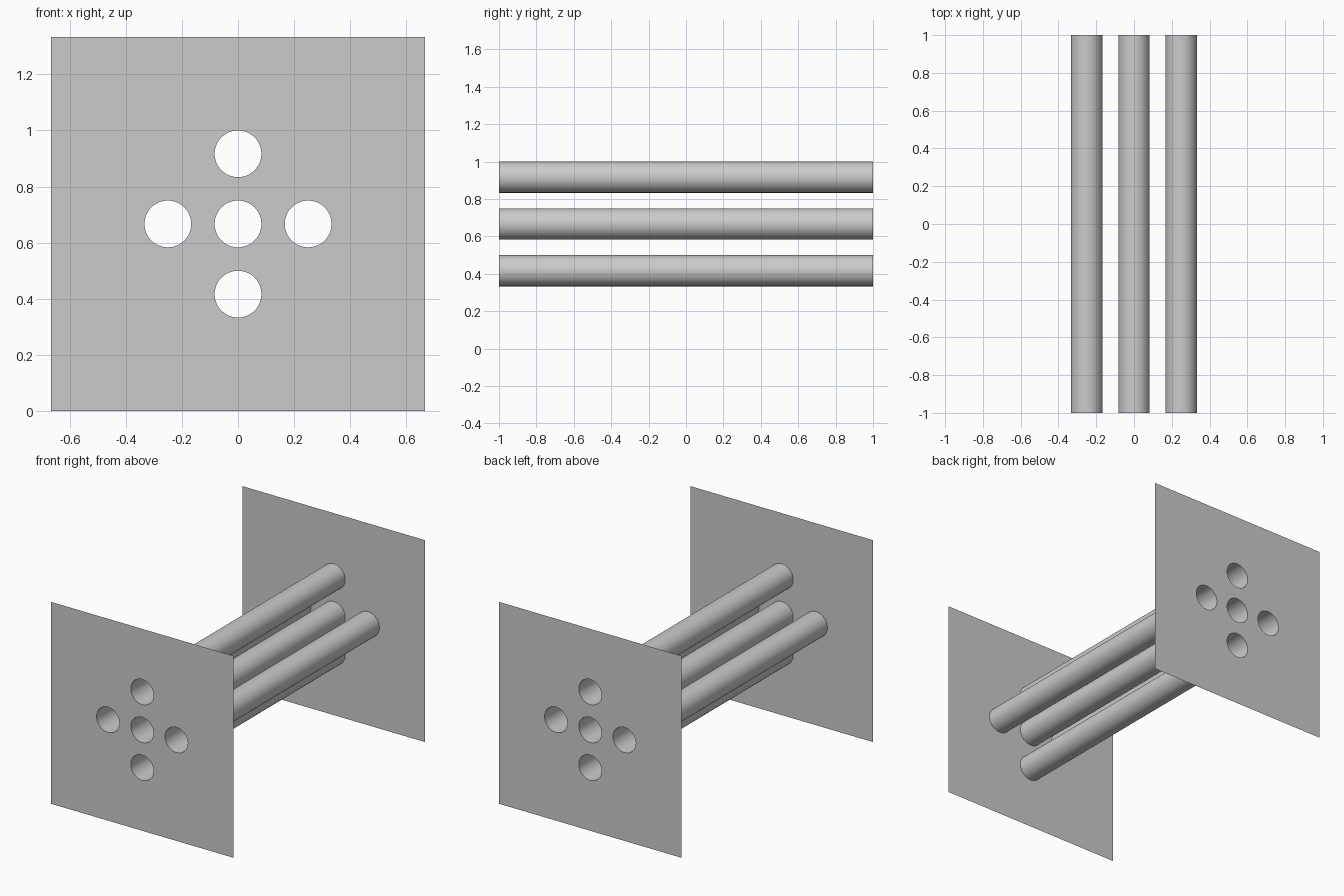
import bpy, bmesh, math
from mathutils import Vector

if "Cube" in bpy.data.objects:
    bpy.data.objects.remove(bpy.data.objects["Cube"])

HALF, HEIGHT, MID = 2 / 3, 4 / 3, 2 / 3
RADIUS, SPACING, SIDES = 1 / 12, 0.25, 48
CENTRES = {
    "centre": (0, MID),
    "left": (-SPACING, MID),
    "right": (SPACING, MID),
    "top": (0, MID + SPACING),
    "bottom": (0, MID - SPACING),
}


def ring(centre, y):
    """Points of a circle in the xz plane."""
    angles = [2 * math.pi * i / SIDES for i in range(SIDES)]
    return [(centre[0] + RADIUS * math.cos(a), y, centre[1] + RADIUS * math.sin(a))
            for a in angles]


def make_object(name, bm):
    mesh = bpy.data.meshes.new(name)
    bm.to_mesh(mesh)
    bm.free()
    obj = bpy.data.objects.new(name, mesh)
    bpy.context.collection.objects.link(obj)
    return obj


def add_loop(bm, points):
    verts = [bm.verts.new(p) for p in points]
    for a, b in zip(verts, verts[1:] + verts[:1]):
        bm.edges.new((a, b))


# Thin square end plates, each with five round holes
def make_plate(name, y):
    bm = bmesh.new()
    add_loop(bm, [(-HALF, y, 0), (HALF, y, 0), (HALF, y, HEIGHT), (-HALF, y, HEIGHT)])
    for centre in CENTRES.values():
        add_loop(bm, ring(centre, y))
    outward = Vector((0, y, 0))
    bmesh.ops.triangle_fill(bm, edges=bm.edges[:], use_beauty=True, normal=outward)
    bm.normal_update()
    for face in bm.faces:
        if face.normal.dot(outward) < 0:
            face.normal_flip()
    make_object(name, bm)


# Open tubes running between matching holes
def make_tube(name, centre):
    bm = bmesh.new()
    front = [bm.verts.new(p) for p in ring(centre, -1)]
    back = [bm.verts.new(p) for p in ring(centre, 1)]
    for i in range(SIDES):
        j = (i + 1) % SIDES
        bm.faces.new((front[i], front[j], back[j], back[i])).smooth = True
    make_object(name, bm)


make_plate("front_plate", -1)
make_plate("back_plate", 1)
for label, centre in CENTRES.items():
    make_tube(label + "_tube", centre)
